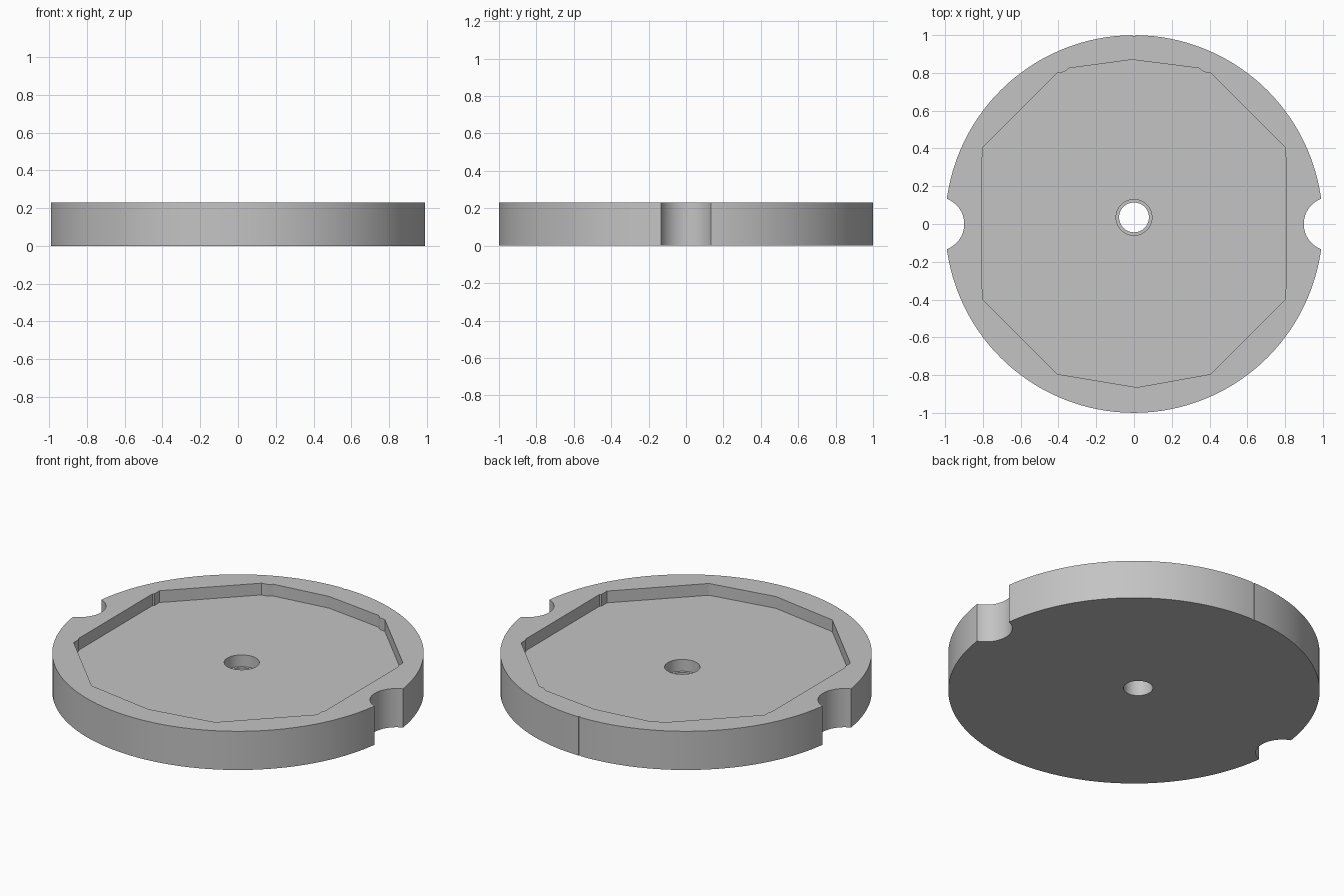
import bpy
import bmesh
from math import sin, cos, tau, radians

HEIGHT = 0.23
FLOOR = 0.16      # pocket floor
LEDGE = 0.09      # counterbore ledge
ABOVE = HEIGHT + 0.1

cube = bpy.data.objects.get("Cube")
if cube:
    bpy.data.objects.remove(cube, do_unlink=True)

grey = bpy.data.materials.new("plain grey")
grey.use_nodes = True
colour = (0.55, 0.55, 0.55, 1)
grey.diffuse_color = colour
grey.node_tree.nodes["Principled BSDF"].inputs["Base Color"].default_value = colour


def circle(x, y, r, n):
    return [(x + r * cos(tau * i / n), y + r * sin(tau * i / n)) for i in range(n)]


def prism(name, outline, z0, z1):
    """Extrude a flat outline from z0 up to z1."""
    bm = bmesh.new()
    face = bm.faces.new([bm.verts.new((x, y, z0)) for x, y in outline])
    top = bmesh.ops.extrude_face_region(bm, geom=[face])["geom"]
    verts = [v for v in top if isinstance(v, bmesh.types.BMVert)]
    bmesh.ops.translate(bm, verts=verts, vec=(0, 0, z1 - z0))
    bmesh.ops.recalc_face_normals(bm, faces=bm.faces)
    mesh = bpy.data.meshes.new(name)
    bm.to_mesh(mesh)
    bm.free()
    mesh.materials.append(grey)
    obj = bpy.data.objects.new(name, mesh)
    bpy.context.collection.objects.link(obj)
    return obj


# Round base plate
base = prism("base_disc", circle(0, 0, 1, 128), 0, HEIGHT)

# Shallow many-sided pocket with small steps near its corners
pocket = [(-0.01, 0.87), (0.345, 0.825), (0.37, 0.805), (0.405, 0.8),
          (0.8, 0.405), (0.8, 0.36), (0.808, 0.35),
          (0.808, -0.34), (0.8, -0.35), (0.8, -0.4),
          (0.405, -0.795), (0.015, -0.865), (-0.405, -0.795),
          (-0.8, -0.4), (-0.8, -0.35), (-0.808, -0.34),
          (-0.808, 0.35), (-0.8, 0.36), (-0.8, 0.405),
          (-0.405, 0.8), (-0.37, 0.805), (-0.345, 0.825)]

cutters = [
    prism("pocket_cutter", pocket, FLOOR, ABOVE),
    prism("counterbore_cutter", circle(0, 0.035, 0.095, 48), LEDGE, ABOVE),
    prism("hole_cutter", circle(0, 0.035, 0.079, 48), -0.1, ABOVE),
    # Thin alignment groove on the back rim
    prism("groove_cutter", [(-0.007, 1.02), (-0.007, 0.995), (0.007, 0.995),
                            (0.007, 1.02)], -0.1, ABOVE),
]
# Finger notches on both sides
for side, x in (("left", 1.042), ("right", -1.042)):
    cutters.append(prism(side + "_notch_cutter", circle(x, 0, 0.143, 64), -0.1, ABOVE))

bpy.ops.object.select_all(action="DESELECT")
bpy.context.view_layer.objects.active = base
base.select_set(True)
for cutter in cutters:
    mod = base.modifiers.new(cutter.name, "BOOLEAN")
    mod.operation = "DIFFERENCE"
    mod.solver = "EXACT"
    mod.object = cutter
    bpy.ops.object.modifier_apply(modifier=mod.name)
    bpy.data.objects.remove(cutter, do_unlink=True)

bpy.ops.object.shade_smooth_by_angle(angle=radians(20))
